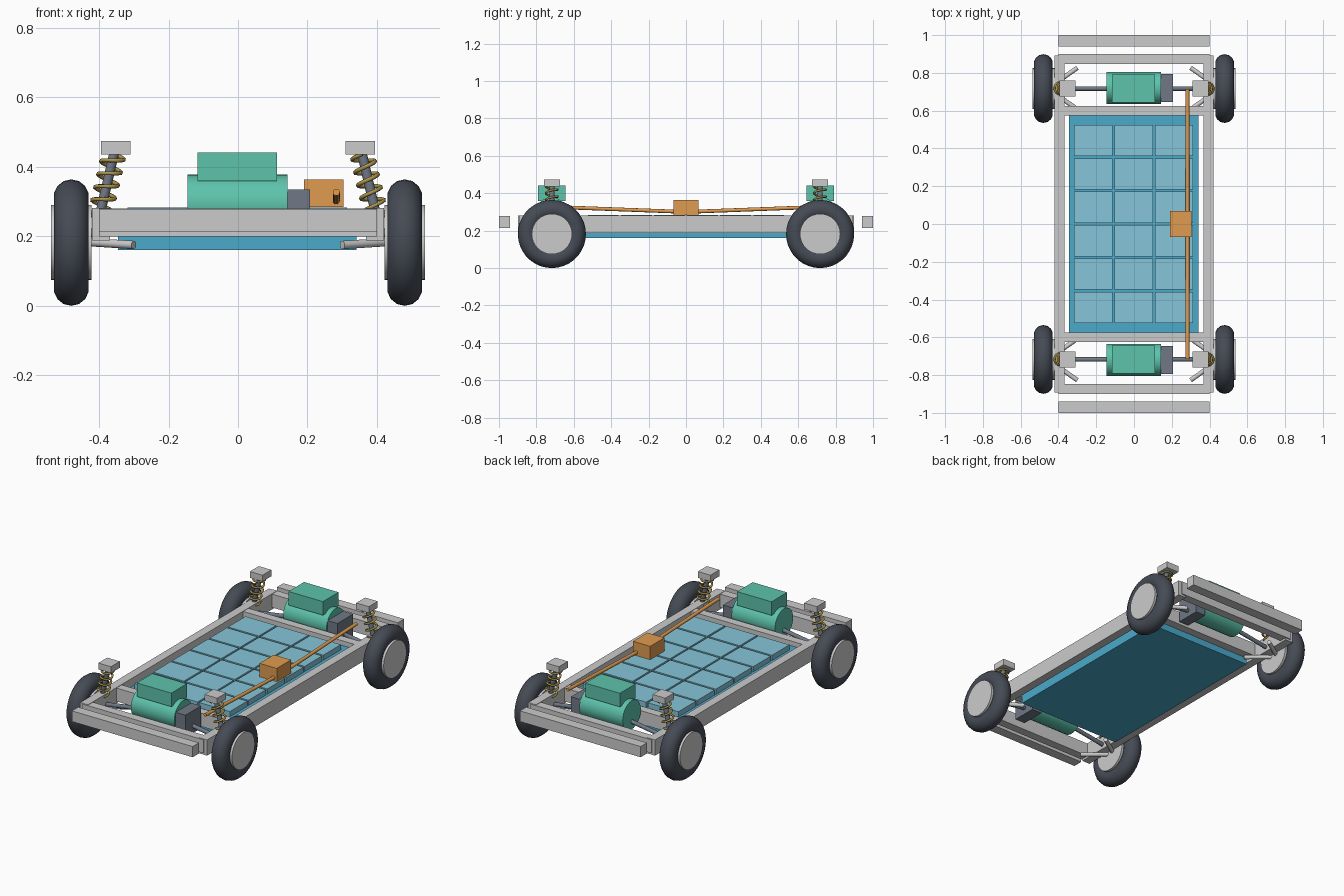
import bpy
import math
from mathutils import Vector

if "Cube" in bpy.data.objects:
    bpy.data.objects.remove(bpy.data.objects["Cube"])


def material(name, rgb):
    m = bpy.data.materials.new(name)
    m.diffuse_color = (*rgb, 1)
    m.use_nodes = True
    m.node_tree.nodes["Principled BSDF"].inputs["Base Color"].default_value = m.diffuse_color
    return m


RUBBER = material("rubber", (0.06, 0.07, 0.09))
DARK = material("dark_metal", (0.16, 0.19, 0.24))
GREEN = material("motor_green", (0.11, 0.55, 0.41))
TRAY = material("tray_blue", (0.07, 0.40, 0.60))
CELL = material("module_blue", (0.24, 0.56, 0.69))
ORANGE = material("high_voltage_orange", (0.75, 0.33, 0.08))
BRONZE = material("spring_bronze", (0.42, 0.30, 0.07))


def finish(ob, name, mat, smooth=False):
    ob.name = name
    if mat:
        ob.data.materials.append(mat)
    if smooth:
        bpy.ops.object.shade_smooth_by_angle(angle=math.radians(40))
    return ob


def box(name, center, size, mat=None):
    bpy.ops.mesh.primitive_cube_add(size=1, location=center)
    ob = bpy.context.object
    ob.scale = size
    bpy.ops.object.transform_apply(location=False, rotation=False, scale=True)
    return finish(ob, name, mat)


def rod(name, a, b, radius, mat=None, sides=16):
    a, b = Vector(a), Vector(b)
    bpy.ops.mesh.primitive_cylinder_add(vertices=sides, radius=radius, depth=(b - a).length,
                                        location=(a + b) / 2)
    ob = bpy.context.object
    ob.rotation_euler = (b - a).to_track_quat('Z', 'Y').to_euler()
    return finish(ob, name, mat, True)


def coil(name, a, b, radius, wire, turns, mat, steps=14):
    a, b = Vector(a), Vector(b)
    q = (b - a).to_track_quat('Z', 'Y')
    curve = bpy.data.curves.new(name, 'CURVE')
    curve.dimensions = '3D'
    curve.bevel_depth = wire
    curve.bevel_resolution = 1
    curve.use_fill_caps = True
    s = curve.splines.new('POLY')
    n = turns * steps
    s.points.add(n)
    for i in range(n + 1):
        t = 2 * math.pi * i / steps
        p = a.lerp(b, i / n) + q @ Vector((radius * math.cos(t), radius * math.sin(t), 0))
        s.points[i].co = (*p, 1)
    curve.materials.append(mat)
    ob = bpy.data.objects.new(name, curve)
    bpy.context.collection.objects.link(ob)


AXLE_Y, WHEEL_X, WHEEL_Z = 0.717, 0.48, 0.182

# Side rails
for sx, side in ((-1, "left"), (1, "right")):
    box(f"{side}_rail", (sx * 0.394, 0, 0.235), (0.052, 1.785, 0.094))

# Battery tray and its 3 x 6 modules
box("battery_tray", (-0.002, 0, 0.206), (0.686, 1.15, 0.092), TRAY)
for i in range(3):
    for j in range(6):
        box(f"battery_module_{i}_{j}", (-0.002 + (i - 1) * 0.214, (j - 2.5) * 0.177, 0.264),
            (0.203, 0.165, 0.038), CELL)

# Power distribution box
box("power_box", (0.247, 0, 0.324), (0.114, 0.135, 0.08), ORANGE)

for sy, end in ((-1, "front"), (1, "rear")):
    y = sy * AXLE_Y

    # Bumper and crossmembers
    box(f"{end}_bumper", (0, sy * 0.97, 0.246), (0.8, 0.06, 0.064))
    box(f"{end}_outer_crossmember", (0, sy * 0.873, 0.24), (0.8, 0.052, 0.08))
    box(f"{end}_inner_crossmember", (0, sy * 0.6, 0.24), (0.8, 0.05, 0.08))

    # Motor, inverter and gearbox
    rod(f"{end}_motor", (-0.145, sy * 0.72, 0.292), (0.142, sy * 0.72, 0.292), 0.086, GREEN, 32)
    box(f"{end}_inverter", (-0.002, y, 0.4), (0.228, 0.147, 0.082), GREEN)
    box(f"{end}_gearbox", (0.174, sy * 0.719, 0.268), (0.066, 0.148, 0.134), DARK)

    # High-voltage cable
    rod(f"{end}_cable", (0.283, 0, 0.3), (0.283, sy * 0.715, 0.327), 0.01, ORANGE, 12)

    for sx, side in ((-1, "left"), (1, "right")):
        tag = f"{end}_{side}"

        # Tire and wheel disc
        bpy.ops.mesh.primitive_torus_add(major_radius=0.131, minor_radius=0.051,
                                         major_segments=36, minor_segments=14,
                                         location=(sx * WHEEL_X, y, WHEEL_Z),
                                         rotation=(0, math.pi / 2, 0))
        finish(bpy.context.object, f"{tag}_tire", RUBBER, True)
        rod(f"{tag}_wheel", (sx * 0.422, y, WHEEL_Z), (sx * 0.538, y, WHEEL_Z), 0.108, None, 32)

        # Drive shaft
        rod(f"{tag}_drive_shaft", (sx * 0.12, y, 0.255), (sx * 0.45, y, 0.205), 0.012, DARK)

        # Lower wishbone
        for k, arm in ((-1, "leading"), (1, "trailing")):
            rod(f"{tag}_{arm}_arm", (sx * 0.3, y + k * 0.11, 0.175),
                (sx * 0.455, y, 0.185), 0.012)

        # Strut with coil spring and top mount
        top, low = Vector((sx * 0.353, y, 0.455)), Vector((sx * 0.412, y, 0.2))
        rod(f"{tag}_damper", low, top, 0.014, DARK)
        coil(f"{tag}_spring", low.lerp(top, 0.2), low.lerp(top, 0.93), 0.032, 0.006, 5, BRONZE)
        box(f"{tag}_strut_mount", (sx * 0.352, y, 0.455), (0.084, 0.084, 0.038))
